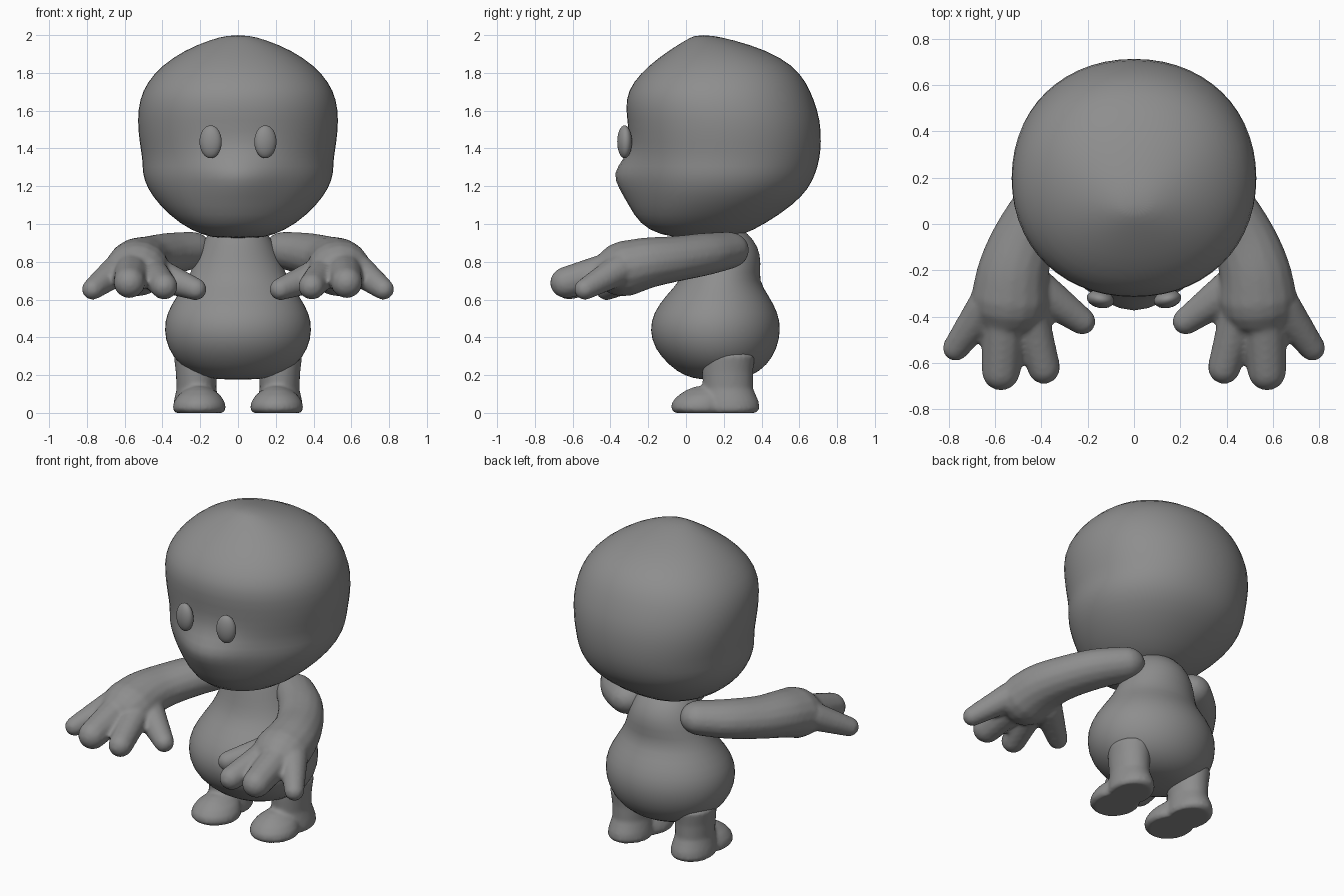
import bpy, bmesh, math
from mathutils import Vector

cube = bpy.data.objects.get("Cube")
if cube:
    bpy.data.objects.remove(cube, do_unlink=True)

grey = bpy.data.materials.new("clay_grey")
grey.use_nodes = True
grey.diffuse_color = (0.27, 0.27, 0.27, 1)
grey.node_tree.nodes["Principled BSDF"].inputs["Base Color"].default_value = (0.27, 0.27, 0.27, 1)


def finish(bm, name):
    bmesh.ops.recalc_face_normals(bm, faces=bm.faces)
    mesh = bpy.data.meshes.new(name)
    bm.to_mesh(mesh)
    bm.free()
    mesh.materials.append(grey)
    obj = bpy.data.objects.new(name, mesh)
    bpy.context.collection.objects.link(obj)
    mesh.polygons.foreach_set("use_smooth", [True] * len(mesh.polygons))
    return obj


def skin_rings(bm, rings):
    """Join closed point rings into a capped tube."""
    loops = [[bm.verts.new(p) for p in ring] for ring in rings]
    n = len(loops[0])
    for a, b in zip(loops, loops[1:]):
        for i in range(n):
            j = (i + 1) % n
            bm.faces.new((a[i], a[j], b[j], b[i]))
    bm.faces.new(loops[0][::-1])
    bm.faces.new(loops[-1])


def section(x0, z, half, front, back, power=2.0, bump=0.0, n=28):
    """Horizontal rounded outline, with an optional bulge in the middle of the front."""
    mid, depth = (front + back) / 2, (back - front) / 2
    ring = []
    for i in range(n):
        t = 2 * math.pi * i / n
        c, s = math.cos(t), math.sin(t)
        x = half * math.copysign(abs(c) ** (2 / power), c)
        y = mid + depth * math.copysign(abs(s) ** (2 / power), s)
        if s < 0:
            y -= bump * math.exp(-(x / 0.19) ** 2)
        ring.append((x0 + x, y, z))
    return ring


def sweep(bm, path, flat=1.0, n=16):
    """Round-ended tube through (x, y, z, radius) points."""
    pts = [(Vector(p[:3]), p[3]) for p in path]
    samples = []
    for k in range(len(pts) - 1):
        p0, p1, p2, p3 = (pts[min(max(k + d, 0), len(pts) - 1)] for d in (-1, 0, 1, 2))
        for i in range(6):
            t = i / 6
            w = ((-t + 2*t*t - t**3) / 2, (2 - 5*t*t + 3*t**3) / 2,
                 (t + 4*t*t - 3*t**3) / 2, (t**3 - t*t) / 2)
            quad = (p0, p1, p2, p3)
            samples.append((sum((q[0] * f for q, f in zip(quad, w)), Vector()),
                            sum(q[1] * f for q, f in zip(quad, w))))
    samples.append(pts[-1])
    start = (samples[1][0] - samples[0][0]).normalized()
    end = (samples[-1][0] - samples[-2][0]).normalized()
    angles = [math.radians(a) for a in (80, 60, 40, 20)]
    (c0, r0), (c1, r1) = samples[0], samples[-1]
    samples = ([(c0 - start * r0 * math.sin(a), r0 * math.cos(a)) for a in angles] + samples
               + [(c1 + end * r1 * math.sin(a), r1 * math.cos(a)) for a in reversed(angles)])
    rings = []
    for k, (c, r) in enumerate(samples):
        d = (samples[min(k + 1, len(samples) - 1)][0] - samples[max(k - 1, 0)][0]).normalized()
        side = d.cross(Vector((0, 0, 1))).normalized()
        up = side.cross(d)
        rings.append([c + side * r * math.cos(2 * math.pi * i / n)
                      + up * r * flat * math.sin(2 * math.pi * i / n) for i in range(n)])
    skin_rings(bm, rings)


def blend(obj, voxel, repeat):
    """Fuse overlapping volumes into one soft skin."""
    m = obj.modifiers.new("fuse", 'REMESH')
    m.mode = 'VOXEL'
    m.voxel_size = voxel
    m.use_smooth_shade = True
    s = obj.modifiers.new("soften", 'SMOOTH')
    s.factor = 0.5
    s.iterations = repeat


# Head: (height, half width, front, back, muzzle bulge)
head = [(0.925, 0.10, 0.00, 0.20, 0), (0.94, 0.19, -0.14, 0.30, 0), (1.00, 0.31, -0.23, 0.42, 0.02),
        (1.10, 0.42, -0.26, 0.57, 0.05), (1.19, 0.485, -0.28, 0.655, 0.09),
        (1.27, 0.51, -0.295, 0.69, 0.11), (1.34, 0.508, -0.29, 0.71, 0.05),
        (1.43, 0.525, -0.30, 0.72, 0), (1.55, 0.537, -0.315, 0.715, 0),
        (1.66, 0.525, -0.325, 0.68, 0), (1.75, 0.485, -0.285, 0.64, 0),
        (1.84, 0.405, -0.20, 0.57, 0), (1.92, 0.285, -0.09, 0.43, 0),
        (1.975, 0.15, 0.00, 0.25, 0), (2.00, 0.05, 0.05, 0.13, 0)]
bm = bmesh.new()
skin_rings(bm, [section(0, z, w, f, b, 2.12, m) for z, w, f, b, m in head])
finish(bm, "head").modifiers.new("round", 'SUBSURF').levels = 1

# Body: (height, half width, front, back)
body = [(0.175, 0.10, 0.08, 0.26), (0.195, 0.21, -0.01, 0.35), (0.25, 0.31, -0.09, 0.43),
        (0.34, 0.375, -0.17, 0.485), (0.44, 0.395, -0.195, 0.505), (0.53, 0.38, -0.175, 0.49),
        (0.62, 0.325, -0.11, 0.44), (0.70, 0.27, -0.03, 0.385), (0.79, 0.235, 0.00, 0.40),
        (0.88, 0.20, 0.02, 0.385), (0.95, 0.16, 0.04, 0.33), (1.00, 0.10, 0.08, 0.26)]
bm = bmesh.new()
skin_rings(bm, [section(0, *row) for row in body])
finish(bm, "body").modifiers.new("round", 'SUBSURF').levels = 1

for side, label in ((1, "left"), (-1, "right")):
    # Arm with a broad mitten palm and four stubby fingers
    bm = bmesh.new()
    sweep(bm, [(0.25 * side, 0.22, 0.86, 0.115), (0.37 * side, 0.10, 0.84, 0.13),
               (0.47 * side, -0.06, 0.815, 0.14), (0.52 * side, -0.20, 0.795, 0.155),
               (0.535 * side, -0.32, 0.765, 0.17)], 0.87)
    fingers = [((0.64, -0.36, 0.755, 0.085), (0.77, -0.535, 0.655, 0.058)),
               ((0.56, -0.38, 0.76, 0.10), (0.575, -0.635, 0.69, 0.085)),
               ((0.46, -0.36, 0.75, 0.085), (0.39, -0.62, 0.67, 0.072)),
               ((0.42, -0.28, 0.73, 0.09), (0.225, -0.42, 0.655, 0.06))]
    for finger in fingers:
        sweep(bm, [(x * side, y, z, r) for x, y, z, r in finger], 1.0, 12)
    blend(finish(bm, label + "_arm"), 0.013, 6)

    # Leg with a heel and a domed shoe toe
    bm = bmesh.new()
    leg = [(0.0, 0.115, 0.10, 0.37), (0.02, 0.125, 0.08, 0.39), (0.06, 0.12, 0.08, 0.385),
           (0.13, 0.105, 0.09, 0.355), (0.22, 0.11, 0.085, 0.355), (0.30, 0.12, 0.085, 0.365),
           (0.33, 0.09, 0.12, 0.33)]
    toe = [(0.0, 0.125, -0.06, 0.22), (0.02, 0.142, -0.08, 0.23), (0.055, 0.136, -0.075, 0.23),
           (0.09, 0.115, -0.045, 0.23), (0.12, 0.08, 0.0, 0.23), (0.14, 0.045, 0.05, 0.23)]
    for rows, x in ((leg, 0.22), (toe, 0.205)):
        skin_rings(bm, [section(x * side, *row) for row in rows])
    blend(finish(bm, label + "_leg"), 0.012, 5)

    # Oval eye turned slightly outwards
    bm = bmesh.new()
    bmesh.ops.create_uvsphere(bm, u_segments=24, v_segments=16, radius=1)
    eye = finish(bm, label + "_eye")
    eye.scale = (0.06, 0.038, 0.087)
    eye.location = (0.145 * side, -0.325, 1.435)
    eye.rotation_euler = (0, 0, 0.2 * side)
